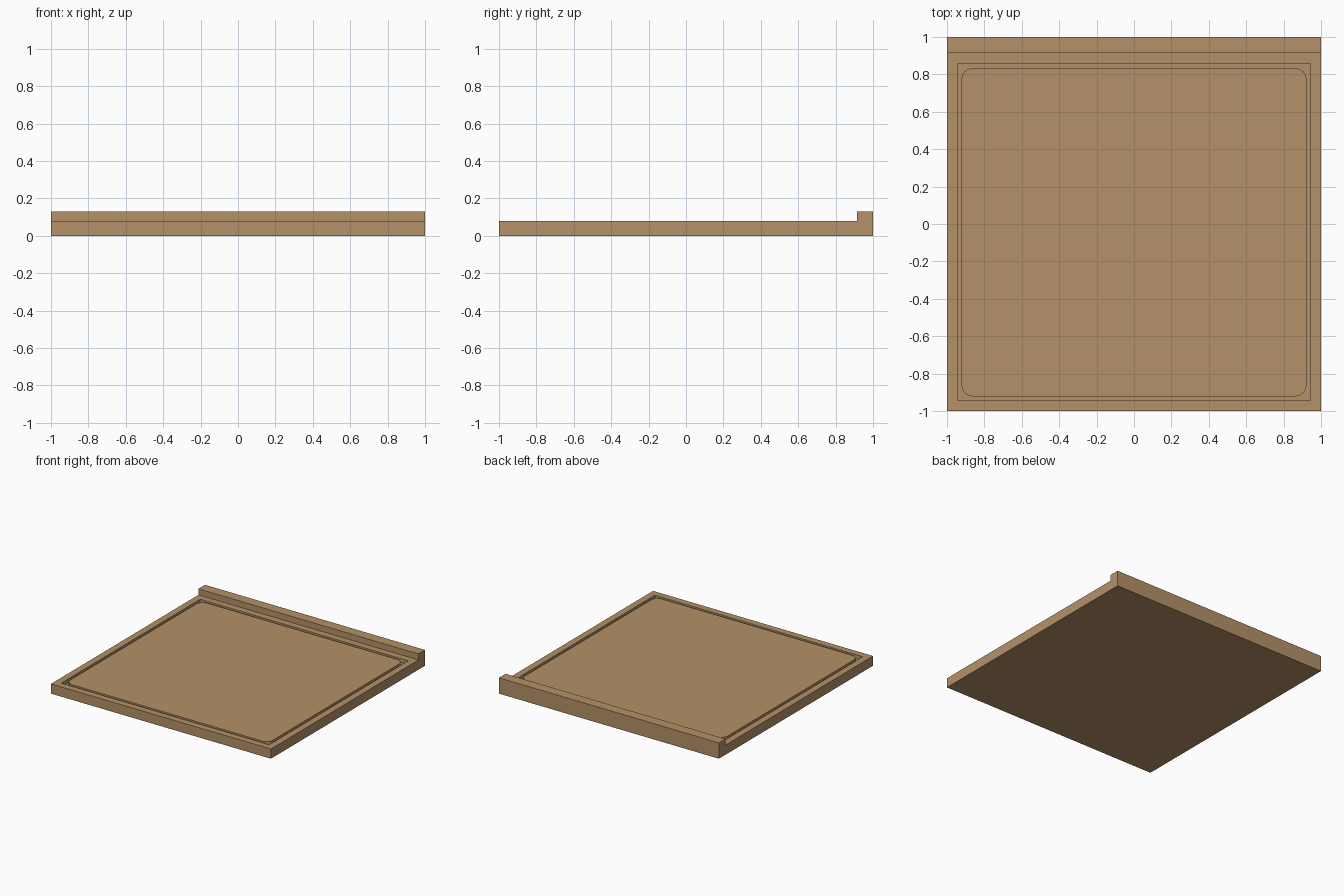
import bpy, bmesh, math

if "Cube" in bpy.data.objects:
    bpy.data.objects.remove(bpy.data.objects["Cube"])

wood = bpy.data.materials.new("tan wood")
wood.diffuse_color = (0.456, 0.283, 0.138, 1)
wood.use_nodes = True
wood.node_tree.nodes["Principled BSDF"].inputs["Base Color"].default_value = wood.diffuse_color

TOP, FLOOR = 0.08, 0.05


def finish(bm, name):
    bmesh.ops.recalc_face_normals(bm, faces=bm.faces)
    me = bpy.data.meshes.new(name)
    bm.to_mesh(me)
    bm.free()
    me.materials.append(wood)
    ob = bpy.data.objects.new(name, me)
    bpy.context.collection.objects.link(ob)
    return ob


def prism(bm, points, offset):
    """Extrude a closed outline along an offset."""
    face = bm.faces.new([bm.verts.new(p) for p in points])
    ext = bmesh.ops.extrude_face_region(bm, geom=[face], use_keep_orig=True)
    verts = [g for g in ext["geom"] if isinstance(g, bmesh.types.BMVert)]
    bmesh.ops.translate(bm, vec=offset, verts=verts)
    bmesh.ops.recalc_face_normals(bm, faces=bm.faces)


# Base: side profile with the raised back lip, swept across x
bm = bmesh.new()
profile = [(-1, 0), (1, 0), (1, 0.13), (0.914, 0.13), (0.914, TOP), (-1, TOP)]
prism(bm, [(-1, y, z) for y, z in profile], (2, 0, 0))

# Recess sunk into the top of the base
bm.faces.ensure_lookup_table()
top = max((f for f in bm.faces if f.normal.z > 0.9), key=lambda f: f.calc_area())
bmesh.ops.inset_region(bm, faces=[top], thickness=0.055, use_even_offset=True)
ring = bmesh.ops.extrude_discrete_faces(bm, faces=[top])["faces"][0]
bmesh.ops.translate(bm, vec=(0, 0, FLOOR - TOP), verts=ring.verts)
finish(bm, "base_tray")

# Rounded panel lying in the recess
bm = bmesh.new()
x0, y0, y1, r, n = 0.922, -0.922, 0.833, 0.06, 6
outline = []
for q, (cx, cy) in enumerate([(x0 - r, y1 - r), (r - x0, y1 - r),
                              (r - x0, y0 + r), (x0 - r, y0 + r)]):
    for i in range(n + 1):
        a = (q + i / n) * math.pi / 2
        outline.append((cx + r * math.cos(a), cy + r * math.sin(a), FLOOR))
prism(bm, outline, (0, 0, TOP - FLOOR))
finish(bm, "inset_panel")
